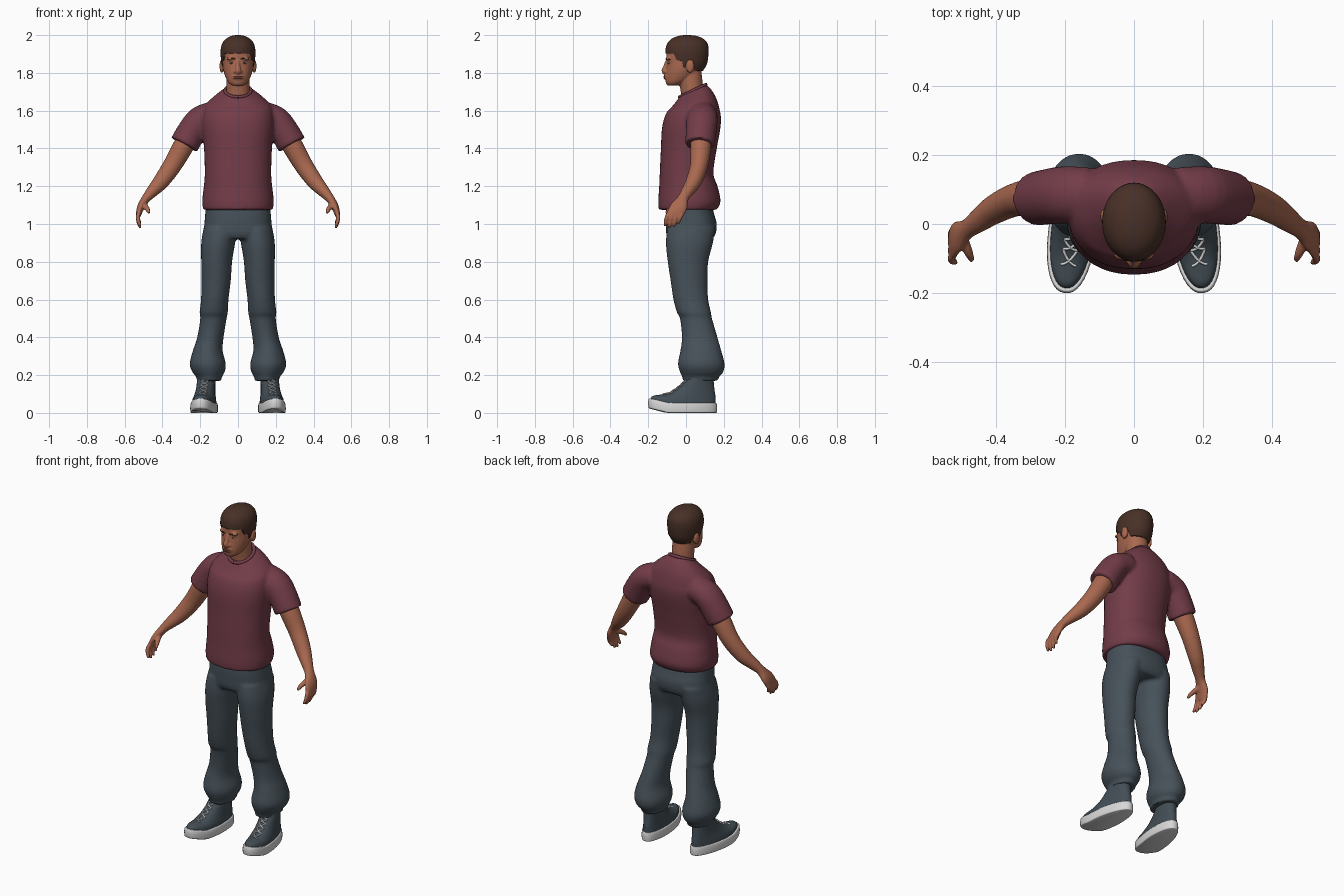
import bpy, bmesh, math
from mathutils import Vector, Matrix

cube = bpy.data.objects.get("Cube")
if cube:
    bpy.data.objects.remove(cube, do_unlink=True)


def material(name, r, g, b):
    m = bpy.data.materials.new(name)
    m.use_nodes = True
    m.diffuse_color = (r, g, b, 1)
    bsdf = next(n for n in m.node_tree.nodes if n.type == 'BSDF_PRINCIPLED')
    bsdf.inputs["Base Color"].default_value = (r, g, b, 1)
    bsdf.inputs["Roughness"].default_value = 0.8
    return m


SKIN = material("skin", .40, .14, .08)
SHIRT = material("maroon cotton", .17, .045, .065)
DENIM = material("grey blue denim", .062, .083, .1)
HAIR = material("dark brown hair", .065, .03, .02)
CANVAS = material("dark canvas", .055, .075, .09)
RUBBER = material("white rubber", .68, .68, .68)
LIPS = material("lips", .28, .085, .06)
EYE = material("eye white", .5, .45, .42)
HOLE = material("worn hole", .11, .045, .03)


def resample(rings, steps=4):
    """Catmull-Rom interpolation of ring parameters."""
    r = [Vector(q) for q in rings]
    r = [r[0]] + r + [r[-1]]
    out = []
    for a, b, c, d in zip(r, r[1:], r[2:], r[3:]):
        for k in range(steps):
            t = k / steps
            out.append((b * 2 + (c - a) * t + (a * 2 - b * 5 + c * 4 - d) * t ** 2
                        + (b * 3 - a - c * 3 + d) * t ** 3) / 2)
    return out + [r[-1]]


def tube(bm, rings, flat=False, n=24, power=2):
    """Closed tube through rings of x, y, z, width radius, depth radius."""
    rings = resample(rings)
    pos = [Vector(q[:3]) for q in rings]
    loops = []
    for i, q in enumerate(rings):
        t = Vector((0, 0, 1)) if flat else pos[min(i + 1, len(pos) - 1)] - pos[max(i - 1, 0)]
        u = t.cross(Vector((0, 1, 0))).normalized()
        v = t.cross(u).normalized()
        loop = []
        for k in range(n):
            c, s = math.cos(k * math.tau / n), math.sin(k * math.tau / n)
            c, s = (math.copysign(abs(w) ** (2 / power), w) for w in (c, s))
            loop.append(bm.verts.new(pos[i] + u * c * q[3] + v * s * q[4]))
        loops.append(loop)
    for a, b in zip(loops, loops[1:]):
        for k in range(n):
            bm.faces.new((a[k], a[(k + 1) % n], b[(k + 1) % n], b[k]))
    bm.faces.new(loops[0])
    bm.faces.new(loops[-1])


def loft(bm, rows, **kw):
    """Level sections given as z, centre x, half width, front y, back y."""
    tube(bm, [(x, (f + b) / 2, z, w, (b - f) / 2) for z, x, w, f, b in rows], flat=True, **kw)


def ball(bm, centre, size):
    m = Matrix.Translation(centre) @ Matrix.Diagonal((*size, 1))
    bmesh.ops.create_uvsphere(bm, u_segments=20, v_segments=12, radius=1, matrix=m)


def bake(ob):
    dg = bpy.context.evaluated_depsgraph_get()
    me = bpy.data.meshes.new_from_object(ob.evaluated_get(dg))
    ob.modifiers.clear()
    ob.data = me


def finish(bm, name, mats, voxel=0, smooth=4, angle=50):
    bmesh.ops.recalc_face_normals(bm, faces=bm.faces)
    me = bpy.data.meshes.new(name)
    bm.to_mesh(me)
    bm.free()
    ob = bpy.data.objects.new(name, me)
    bpy.context.collection.objects.link(ob)
    if voxel:
        mod = ob.modifiers.new("fuse", 'REMESH')
        mod.mode, mod.voxel_size = 'VOXEL', voxel
        mod = ob.modifiers.new("soften", 'SMOOTH')
        mod.factor, mod.iterations = .5, smooth
        bake(ob)
    ob.data.materials.clear()
    for m in mats:
        ob.data.materials.append(m)
    bpy.ops.object.select_all(action='DESELECT')
    ob.select_set(True)
    bpy.context.view_layer.objects.active = ob
    bpy.ops.object.shade_smooth_by_angle(angle=math.radians(angle))
    return ob


def flip(bm, s):
    bmesh.ops.scale(bm, vec=(s, 1, 1), verts=bm.verts)


# Shirt with short sleeves
bm = bmesh.new()
loft(bm, [(1.075, 0, .184, -.145, .163), (1.12, 0, .19, -.147, .183), (1.2, 0, .181, -.142, .167),
          (1.27, 0, .176, -.139, .145), (1.4, 0, .18, -.133, .163), (1.5, 0, .19, -.128, .181),
          (1.57, 0, .19, -.112, .185), (1.63, 0, .172, -.08, .168), (1.68, 0, .115, -.05, .135),
          (1.71, 0, .07, -.033, .105)], power=2.2, n=40)
for v in bm.verts:
    v.co.z += max(0, v.co.z - 1.6) * 4 * (v.co.y - .04)
for s in (1, -1):
    tube(bm, [(s * .13, .085, 1.575, .075, .08), (s * .2, .085, 1.55, .074, .083),
              (s * .245, .08, 1.49, .077, .081), (s * .285, .073, 1.42, .078, .078)])
finish(bm, "shirt", [SHIRT], .009)

bm = bmesh.new()
tube(bm, [(.068 * math.sin(a), .035 - .07 * math.cos(a), 1.705 - .033 * math.cos(a), .009, .009)
          for a in [k * math.tau / 16 for k in range(17)]], n=10)
finish(bm, "shirt_collar", [SHIRT])

# Trousers with gathered cuffs
bm = bmesh.new()
loft(bm, [(1.13, 0, .168, -.1, .13), (1.05, 0, .174, -.107, .15), (1.0, 0, .178, -.107, .163),
          (.95, 0, .18, -.105, .158), (.92, 0, .17, -.09, .14)], power=2.4, n=40)
for s in (1, -1):
    loft(bm, [(z, s * x, w, f, b) for z, x, w, f, b in (
        (.98, .094, .088, -.1, .155), (.9, .105, .09, -.107, .143), (.8, .113, .082, -.097, .118),
        (.7, .116, .078, -.082, .114), (.6, .123, .073, -.067, .118), (.53, .129, .075, -.048, .133),
        (.5, .13, .07, -.032, .138), (.4, .146, .07, -.022, .167), (.33, .16, .079, -.03, .187),
        (.26, .16, .096, -.043, .205), (.215, .156, .085, -.032, .197), (.19, .153, .067, -.02, .175),
        (.17, .153, .066, -.018, .17))])
trousers = finish(bm, "trousers", [DENIM], .009)

# Worn hole on the right shin, laid onto the cloth
bm = bmesh.new()
bmesh.ops.create_circle(bm, cap_tris=True, segments=20, radius=1,
                        matrix=Matrix.Translation((-.2, -.15, .345)) @ Matrix.Diagonal((.027, 1, .019, 1))
                        @ Matrix.Rotation(math.pi / 2, 4, 'X'))
hole = finish(bm, "trouser_hole", [HOLE])
wrap = hole.modifiers.new("lay", 'SHRINKWRAP')
wrap.target, wrap.wrap_method, wrap.use_project_y = trousers, 'PROJECT', True
bake(hole)
hole.data.transform(Matrix.Translation((0, -.004, 0)))

# Arms with hands
for s, side in ((1, "left"), (-1, "right")):
    bm = bmesh.new()
    tube(bm, [(.23, .08, 1.51, .05, .052), (.285, .078, 1.42, .055, .056), (.345, .07, 1.315, .05, .048),
              (.405, .042, 1.228, .043, .042), (.45, .01, 1.177, .033, .034),
              (.485, -.015, 1.137, .024, .029), (.512, -.035, 1.095, .02, .044),
              (.525, -.058, 1.055, .015, .044), (.525, -.062, 1.04, .01, .038)])
    for i in range(4):
        y = -.096 + .024 * i
        drop = (.052, .062, .056, .036)[i]
        tube(bm, [(.523, y + .008, 1.06, .011, .011), (.53, y - .004, 1.04, .0115, .0115),
                  (.526, y - .012, 1.04 - drop * .55, .0105, .0105),
                  (.516, y - .016, 1.04 - drop, .007, .007)], n=12)
    tube(bm, [(.5, -.03, 1.105, .016, .016), (.488, -.065, 1.09, .015, .015),
              (.477, -.09, 1.074, .012, .012), (.471, -.106, 1.056, .007, .007)], n=12)
    flip(bm, s)
    finish(bm, side + "_arm", [SKIN], .005, 3)

# Head, neck, nose and ears
bm = bmesh.new()
loft(bm, [(1.733, 0, .03, -.098, -.04), (1.748, 0, .05, -.107, .0), (1.78, 0, .067, -.11, .05),
          (1.82, 0, .079, -.106, .085), (1.86, 0, .083, -.103, .102), (1.9, 0, .085, -.104, .11),
          (1.94, 0, .079, -.092, .104), (1.97, 0, .06, -.065, .078), (1.985, 0, .025, -.025, .035)])
tube(bm, [(0, .045, 1.64, .068, .065), (0, .032, 1.7, .062, .06), (0, .025, 1.76, .062, .062),
          (0, .02, 1.82, .06, .06)], flat=True)
tube(bm, [(0, -.098, 1.865, .009, .01), (0, -.109, 1.835, .011, .011), (0, -.115, 1.812, .016, .015),
          (0, -.108, 1.797, .013, .012)], n=14)
ball(bm, (0, -.1, 1.777), (.032, .017, .018))
for s in (1, -1):
    ball(bm, (s * .014, -.105, 1.806), (.011, .012, .009))
    ball(bm, (s * .033, -.09, 1.876), (.026, .015, .009))
    ball(bm, (s * .086, .022, 1.836), (.012, .022, .036))
finish(bm, "head", [SKIN], .0045, 3)

# Eyes, brows and mouth
for s, side in ((1, "left"), (-1, "right")):
    bm = bmesh.new()
    ball(bm, (s * .034, -.089, 1.853), (.015, .007, .006))
    finish(bm, side + "_eye", [EYE])
    bm = bmesh.new()
    ball(bm, (s * .034, -.0945, 1.853), (.006, .003, .0055))
    finish(bm, side + "_iris", [HAIR])
    bm = bmesh.new()
    tube(bm, [(s * .014, -.105, 1.872, .003, .003), (s * .034, -.101, 1.878, .004, .004),
              (s * .054, -.085, 1.871, .002, .003)], n=10)
    finish(bm, side + "_brow", [HAIR])
bm = bmesh.new()
ball(bm, (0, -.109, 1.781), (.025, .01, .005))
ball(bm, (0, -.109, 1.772), (.021, .01, .006))
finish(bm, "lips", [LIPS])

# Short hair, trimmed along the hairline by a side profile
bm = bmesh.new()
loft(bm, [(1.79, 0, .066, -.07, .075), (1.84, 0, .085, -.1, .108), (1.88, 0, .091, -.107, .117),
          (1.92, 0, .092, -.109, .12), (1.955, 0, .084, -.1, .114), (1.98, 0, .064, -.077, .092),
          (1.995, 0, .036, -.042, .057), (2.0, 0, .012, -.01, .022)], n=40)
hair = finish(bm, "hair", [HAIR])
bm = bmesh.new()
outline = [(-.2, 1.907), (-.065, 1.902), (-.05, 1.868), (-.02, 1.862), (-.012, 1.825), (.008, 1.825),
           (.012, 1.862), (.04, 1.862), (.047, 1.812), (.2, 1.8), (.2, 2.1), (-.2, 2.1)]
face = bm.faces.new([bm.verts.new((-.2, y, z)) for y, z in outline])
ext = bmesh.ops.extrude_face_region(bm, geom=[face])
bmesh.ops.translate(bm, vec=(.4, 0, 0), verts=[g for g in ext["geom"] if isinstance(g, bmesh.types.BMVert)])
trimmer = finish(bm, "hair_trimmer", [HAIR])
trimmer.hide_render = True
cut = hair.modifiers.new("trim", 'BOOLEAN')
cut.operation, cut.solver, cut.object = 'INTERSECT', 'EXACT', trimmer
bake(hair)
bpy.data.objects.remove(trimmer, do_unlink=True)

# High canvas shoes: sole, upper with toe cap, laces
UPPER = [(.045, 0, .062, -.19, .158), (.07, 0, .06, -.178, .158), (.09, 0, .056, -.13, .157),
         (.11, 0, .053, -.08, .154), (.14, 0, .051, -.035, .15), (.18, 0, .052, .005, .147),
         (.22, 0, .053, .015, .147)]


def place_shoe(bm, s):
    for v in bm.verts:
        v.co.x *= 1 - .9 * max(0, v.co.y) - .15 * max(0, -.1 - v.co.y)
        v.co.z += .25 * max(0, -.1 - v.co.y)
    bmesh.ops.rotate(bm, verts=bm.verts, cent=(0, 0, 0), matrix=Matrix.Rotation(math.radians(7), 3, 'Z'))
    bmesh.ops.translate(bm, verts=bm.verts, vec=(.176, 0, 0))
    flip(bm, s)


def lace_point(z, a):
    lo, hi = next((p, q) for p, q in zip(UPPER, UPPER[1:]) if z <= q[0])
    t = (z - lo[0]) / (hi[0] - lo[0])
    w, f, b = (lo[i] + (hi[i] - lo[i]) * t for i in (2, 3, 4))
    return ((w + .002) * math.sin(a), (f + b) / 2 - ((b - f) / 2 + .003) * math.cos(a), z, .0042, .0042)


for s, side in ((1, "left"), (-1, "right")):
    bm = bmesh.new()
    loft(bm, [(0, 0, .064, -.194, .16), (.005, 0, .069, -.2, .165), (.03, 0, .07, -.202, .166),
              (.05, 0, .067, -.198, .163), (.053, 0, .06, -.19, .157)], n=40, power=2.3)
    place_shoe(bm, s)
    finish(bm, side + "_shoe_sole", [RUBBER])

    bm = bmesh.new()
    loft(bm, UPPER, n=40, power=2.2)
    bmesh.ops.bisect_plane(bm, geom=bm.verts[:] + bm.edges[:] + bm.faces[:],
                           plane_co=(0, -.118, 0), plane_no=(0, 1, 0))
    for f in bm.faces:
        f.material_index = int(f.calc_center_median().y < -.118)
    place_shoe(bm, s)
    finish(bm, side + "_shoe_upper", [CANVAS, RUBBER])

    bm = bmesh.new()
    for i in range(5):
        for d in (1, -1):
            tube(bm, [lace_point(.1 + .019 * i + .009 * k, d * .38 * k) for k in (-1, -.5, 0, .5, 1)], n=8)
    place_shoe(bm, s)
    finish(bm, side + "_shoe_laces", [RUBBER])
